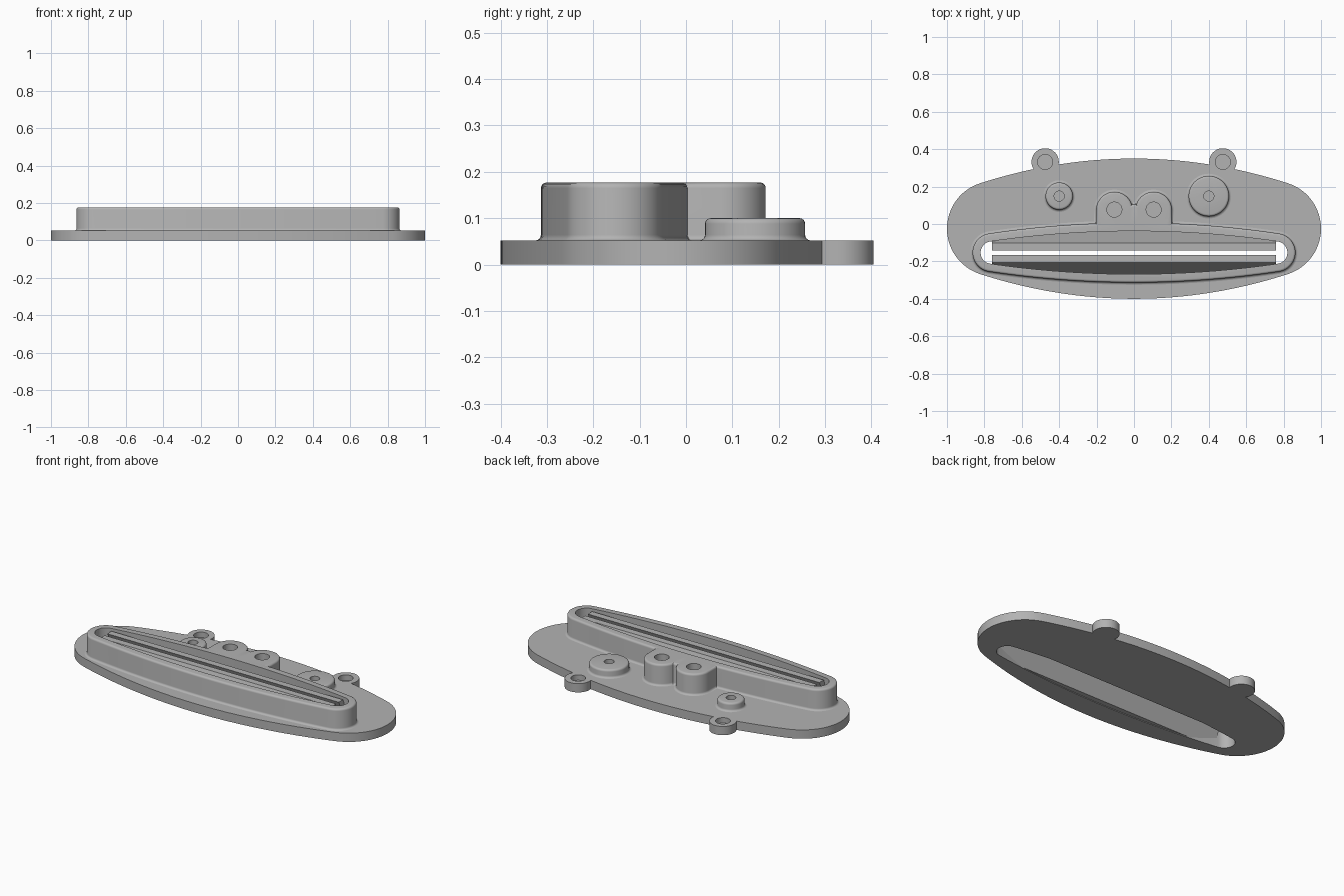
import bpy, bmesh, math

cube = bpy.data.objects.get("Cube")
if cube:
    bpy.data.objects.remove(cube)

grey = bpy.data.materials.new("plain grey")
grey.use_nodes = True
grey.diffuse_color = (0.45, 0.45, 0.45, 1)
grey.node_tree.nodes["Principled BSDF"].inputs["Base Color"].default_value = (0.45, 0.45, 0.45, 1)

PLATE_TOP = 0.052
RIM_TOP = 0.177
BUTTON_TOP = 0.1
MOUTH_Y = -0.153
MOUTH_X = 0.76


def arc(cx, cy, r, a0, a1, n):
    return [(cx + r * math.cos(a0 + (a1 - a0) * i / n),
             cy + r * math.sin(a0 + (a1 - a0) * i / n)) for i in range(n + 1)]


def lens(cy, half, end, mid):
    """Long outline with bowed sides and round ends, growable by an offset."""
    def outline(o):
        e, h = end + o, mid + o
        tilt = math.atan(2 * (h - e) / half)
        a = math.pi / 2 - tilt
        n = 32
        right = arc(half, 0, e, -a, a, 24)
        x1, y1 = right[-1]
        sag = h - y1
        top = [(x1 - 2 * x1 * i / n, h - sag * (1 - 2 * i / n) ** 2) for i in range(1, n)]
        pts = right + top
        pts += [(-x, -y) for x, y in pts]
        return [(x, y + cy) for x, y in pts]
    return outline


def disc(cx, cy, r):
    return lambda o: arc(cx, cy, r + o, 0, 2 * math.pi, 48)[:-1]


def arch(cx, cy, r, foot):
    """Half circle with two straight legs running down to the rim."""
    return lambda o: arc(cx, cy, r + o, 0, math.pi, 32) + [
        (cx - r - o, foot - o), (cx + r + o, foot - o)]


def loft(name, outline, levels):
    """Closed solid through the outline, offset at each (offset, height)."""
    bm = bmesh.new()
    rings = [[bm.verts.new((x, y, z)) for x, y in outline(o)] for o, z in levels]
    n = len(rings[0])
    for low, high in zip(rings, rings[1:]):
        for i in range(n):
            j = (i + 1) % n
            bm.faces.new((low[i], low[j], high[j], high[i]))
    bm.faces.new(rings[0][::-1])
    bm.faces.new(rings[-1])
    mesh = bpy.data.meshes.new(name)
    bm.to_mesh(mesh)
    bm.free()
    mesh.materials.append(grey)
    ob = bpy.data.objects.new(name, mesh)
    bpy.context.collection.objects.link(ob)
    return ob


def rounded(top):
    """Levels with a fillet at the foot and a rounded upper edge."""
    r = 0.012
    steps = [i * math.pi / 8 for i in range(5)]
    foot = [(r * (1 - math.sin(a)), PLATE_TOP + r * (1 - math.cos(a))) for a in steps]
    head = [(r * (math.cos(a) - 1), top + r * (math.sin(a) - 1)) for a in steps]
    return [(r, PLATE_TOP - r)] + foot + head


def combine(target, others, operation):
    bpy.context.view_layer.objects.active = target
    for other in others:
        mod = target.modifiers.new("combine", 'BOOLEAN')
        mod.object = other
        mod.operation = operation
        mod.solver = 'EXACT'
        bpy.ops.object.modifier_apply(modifier=mod.name)
        bpy.data.objects.remove(other)


def hole(cx, cy, r, low, high):
    return loft("hole_cutter", disc(cx, cy, r), [(0, low), (0, high)])


def slot():
    return loft("slot_cutter", lens(MOUTH_Y, MOUTH_X, 0.06, 0.115), [(0, -0.1), (0, 0.3)])


# Base plate with two ears
flat = [(0, 0), (0, PLATE_TOP)]
plate = loft("base_plate", lens(-0.025, 0.745, 0.255, 0.375), flat)
combine(plate, [loft("ear", disc(s * 0.475, 0.332, 0.073), flat) for s in (-1, 1)], 'UNION')
combine(plate, [hole(s * 0.475, 0.332, 0.04, 0.02, 0.1) for s in (-1, 1)] + [slot()], 'DIFFERENCE')

# Raised rim around the slot, with twin bosses growing from its back
rim = loft("slot_rim", lens(MOUTH_Y, MOUTH_X, 0.103, 0.16), rounded(RIM_TOP))
bosses = [arch(-0.105, 0.075, 0.097, -0.02), arch(0.105, 0.075, 0.097, -0.02),
          arch(0, 0.055, 0.05, -0.02)]
combine(rim, [loft("boss", b, rounded(RIM_TOP)) for b in bosses], 'UNION')
combine(rim, [hole(s * 0.105, 0.077, 0.04, 0.07, 0.3) for s in (-1, 1)] + [slot()], 'DIFFERENCE')

# Round buttons, the left one larger
parts = [plate, rim]
for name, x, r in (("small_button", -0.4, 0.073), ("large_button", 0.4, 0.108)):
    button = loft(name, disc(x, 0.149, r), rounded(BUTTON_TOP))
    combine(button, [hole(x, 0.149, 0.027, 0.06, 0.2)], 'DIFFERENCE')
    parts.append(button)

# Two leaning lips that leave a narrow gap
for name, s in (("front_lip", -1), ("back_lip", 1)):
    def strip(o, s=s):
        near, far = sorted((MOUTH_Y + s * (0.0125 + o), MOUTH_Y + s * (0.0525 + o)))
        return [(-MOUTH_X, near), (MOUTH_X, near), (MOUTH_X, far), (-MOUTH_X, far)]
    loft(name, strip, [(0.07, 0.004), (0, 0.165)])

# Smooth curved walls, crisp edges
bpy.ops.object.select_all(action='DESELECT')
for ob in parts:
    ob.select_set(True)
bpy.context.view_layer.objects.active = plate
bpy.ops.object.shade_smooth_by_angle(angle=math.radians(32))
